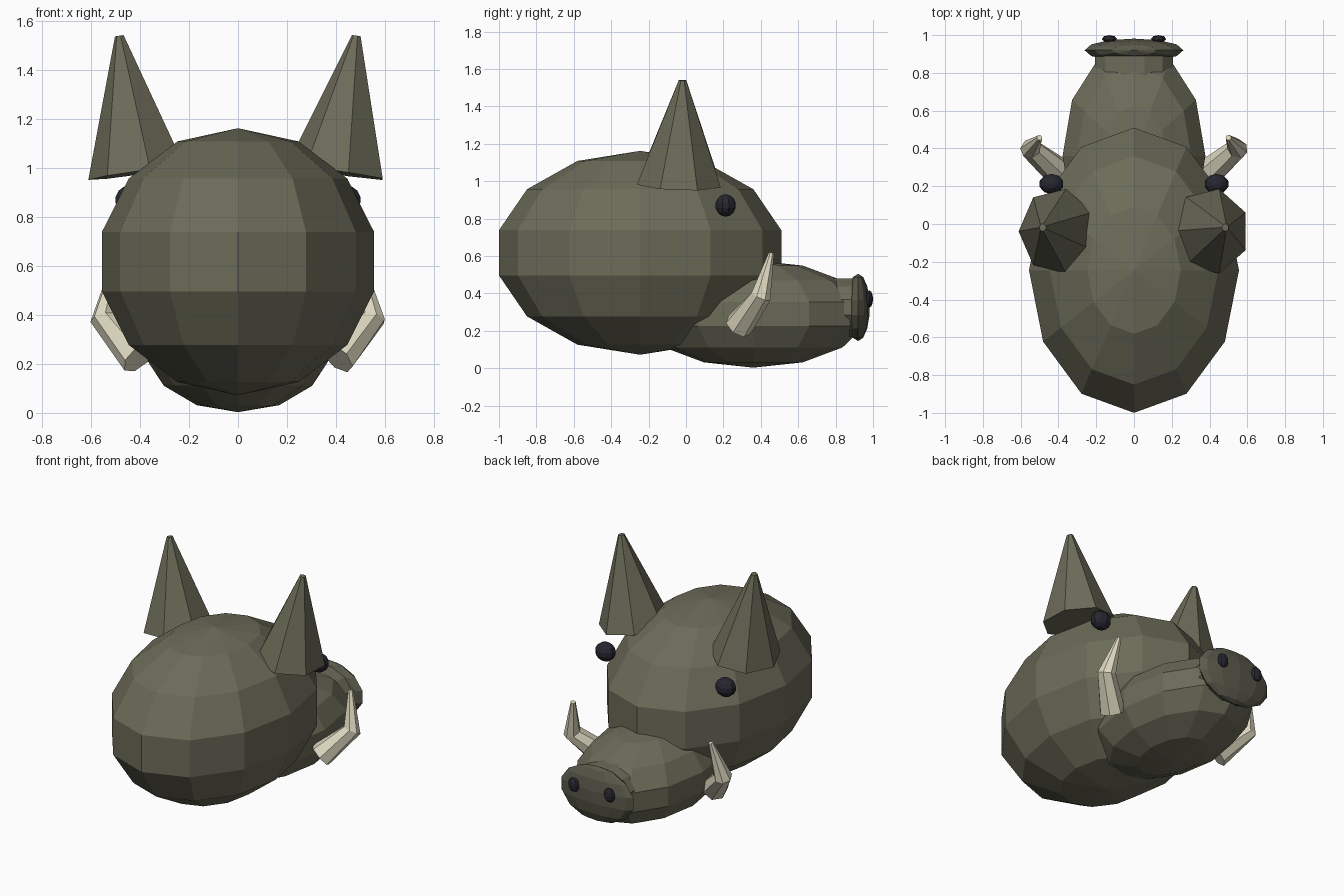
import bpy, bmesh
from math import radians, pi, sin, cos
from mathutils import Matrix, Vector

if "Cube" in bpy.data.objects:
    bpy.data.objects.remove(bpy.data.objects["Cube"])


def material(name, rgb):
    m = bpy.data.materials.new(name)
    m.diffuse_color = (*rgb, 1)
    m.use_nodes = True
    m.node_tree.nodes["Principled BSDF"].inputs["Base Color"].default_value = m.diffuse_color
    return m


hide = material("hide", (0.15, 0.148, 0.10))
dark_hide = material("dark_hide", (0.10, 0.10, 0.07))
ivory = material("ivory", (0.72, 0.68, 0.52))
black = material("black", (0.02, 0.02, 0.03))


def finish(bm, name, mat):
    bmesh.ops.recalc_face_normals(bm, faces=bm.faces)
    me = bpy.data.meshes.new(name)
    bm.to_mesh(me)
    bm.free()
    me.materials.append(mat)
    ob = bpy.data.objects.new(name, me)
    bpy.context.collection.objects.link(ob)
    return ob


def ball(name, loc, radii, mat, seg=12, rings=7):
    bm = bmesh.new()
    bmesh.ops.create_uvsphere(bm, u_segments=seg, v_segments=rings, radius=1,
                              matrix=Matrix.LocRotScale(Vector(loc), None, Vector(radii)))
    return finish(bm, name, mat)


def tube(name, points, radii, sides, mat):
    """Faceted tapering tube through the points."""
    bm = bmesh.new()
    pts = [Vector(p) for p in points]
    rows = []
    for i, (p, r) in enumerate(zip(pts, radii)):
        a, b = pts[max(i - 1, 0)], pts[min(i + 1, len(pts) - 1)]
        t = (b - a).normalized()
        u = t.cross(Vector((0, 1, 0))).normalized()
        v = t.cross(u)
        rows.append([bm.verts.new(p + r * (u * cos(k * 2 * pi / sides) + v * sin(k * 2 * pi / sides)))
                     for k in range(sides)])
    for r0, r1 in zip(rows, rows[1:]):
        for k in range(sides):
            n = (k + 1) % sides
            bm.faces.new((r0[k], r0[n], r1[n], r1[k]))
    bm.faces.new(rows[0])
    bm.faces.new(rows[-1])
    return finish(bm, name, mat)


# Skull and muzzle
ball("skull", (0, -0.245, 0.617), (0.57, 0.774, 0.545), hide)
ball("muzzle", (0, 0.36, 0.29), (0.388, 0.61, 0.287), hide)

# Short neck of the snout and its flat disc
bm = bmesh.new()
bmesh.ops.create_cone(bm, cap_ends=True, segments=12, radius1=1, radius2=1, depth=1,
                      matrix=Matrix.Translation((0, 0.72, 0.325)) @ Matrix.Diagonal((0.215, 0.34, 0.16, 1))
                      @ Matrix.Rotation(pi / 2, 4, 'X') @ Matrix.Rotation(radians(15), 4, 'Z'))
finish(bm, "snout_neck", hide)
ball("snout_disc", (0, 0.92, 0.325), (0.268, 0.063, 0.18), dark_hide)

for side, s in (("left", -1), ("right", 1)):
    ball(f"nostril_{side}", (s * 0.13, 0.98, 0.37), (0.04, 0.02, 0.046), black, 8, 6)
    ball(f"eye_{side}", (s * 0.437, 0.212, 0.87), (0.067, 0.055, 0.06), black, 10, 7)

    # Seven-sided ear cone leaning outwards
    bm = bmesh.new()
    bmesh.ops.create_cone(bm, cap_ends=True, segments=7, radius1=1, radius2=0.09, depth=0.565,
                          matrix=Matrix.Translation((s * 0.405, -0.038, 0.98))
                          @ Matrix.Rotation(radians(-2), 4, 'X')
                          @ Matrix.Rotation(radians(s * 8), 4, 'Y')
                          @ Matrix.Diagonal((0.208, 0.23, 1, 1))
                          @ Matrix.Translation((0, 0, 0.2825))
                          @ Matrix.Rotation(pi / 2, 4, 'Z'))
    finish(bm, f"ear_{side}", hide)

    # Bent tusk
    tube(f"tusk_{side}",
         [(s * 0.405, 0.28, 0.225), (s * 0.548, 0.40, 0.385), (s * 0.5, 0.457, 0.615)],
         [0.078, 0.056, 0.015], 7, ivory)
